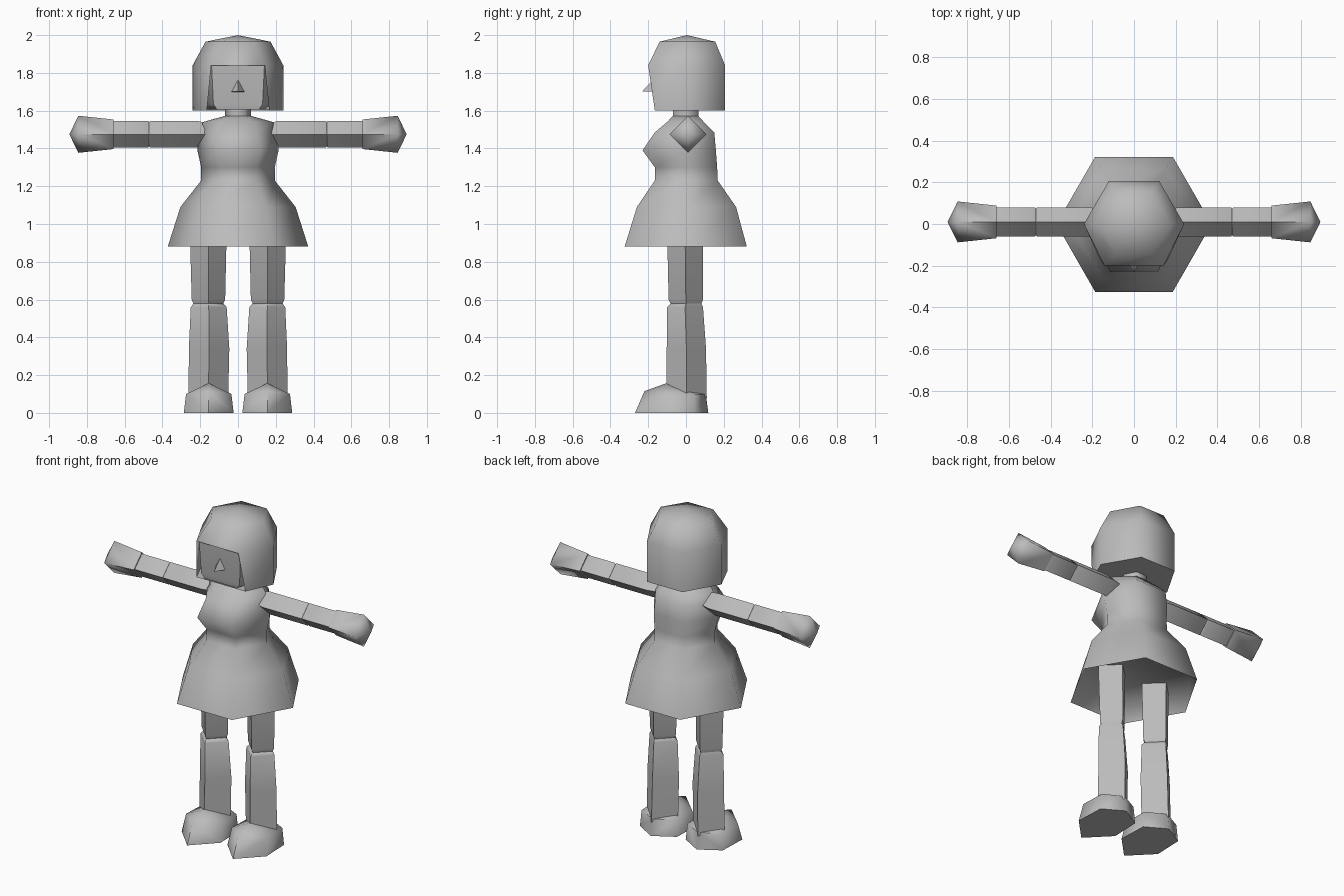
import bpy, bmesh, math

if "Cube" in bpy.data.objects:
    bpy.data.objects.remove(bpy.data.objects["Cube"])

mat = bpy.data.materials.new("plain grey")
mat.diffuse_color = (0.5, 0.5, 0.5, 1)
mat.use_nodes = True
mat.node_tree.nodes["Principled BSDF"].inputs["Base Color"].default_value = mat.diffuse_color


def loft(name, rings, mirror=False, skip=None, angle=65):
    """Skin a list of rings (a one-point ring is an apex); skip = (ring, side) left open."""
    bm = bmesh.new()
    loops = [[bm.verts.new(p) for p in r] for r in rings]
    for k, (a, b) in enumerate(zip(loops, loops[1:])):
        n = max(len(a), len(b))
        for i in range(n):
            if skip == (k, i):
                continue
            j = (i + 1) % n
            if len(b) == 1:
                bm.faces.new((a[i], a[j], b[0]))
            else:
                bm.faces.new((a[i], a[j], b[j], b[i]))
    for end in (loops[0], loops[-1]):
        if len(end) > 2:
            bm.faces.new(end)
    bmesh.ops.recalc_face_normals(bm, faces=bm.faces)
    me = bpy.data.meshes.new(name)
    bm.to_mesh(me)
    bm.free()
    me.materials.append(mat)
    me.polygons.foreach_set("use_smooth", [True] * len(me.polygons))
    me.set_sharp_from_angle(angle=math.radians(angle))
    ob = bpy.data.objects.new(name, me)
    bpy.context.collection.objects.link(ob)
    if mirror:
        ob.modifiers.new("mirror", 'MIRROR').use_mirror_merge = False
    return ob


def hexa(z, rx, yf, yb, fx=None):
    """Six-sided ring with corners on the x axis; fx = half width of the front edge."""
    h = rx / 2
    f = h if fx is None else fx
    return [(rx, 0, z), (h, yb, z), (-h, yb, z), (-rx, 0, z), (-f, yf, z), (f, yf, z)]


def diamond_x(x, r):
    cy, cz = 0.01, 1.475
    return [(x, cy - r, cz), (x, cy, cz + r), (x, cy + r, cz), (x, cy, cz - r)]


def diamond_z(z, x0, x1, y0, y1):
    cx, cy = (x0 + x1) / 2, (y0 + y1) / 2
    return [(x0, cy, z), (cx, y0, z), (x1, cy, z), (cx, y1, z)]


# Dress with hollow hem, bust and shoulders
loft("dress", [
    hexa(0.95, 0.335, -0.285, 0.285),
    hexa(0.88, 0.372, -0.325, 0.322),
    hexa(1.09, 0.305, -0.26, 0.265),
    hexa(1.23, 0.195, -0.165, 0.168),
    hexa(1.30, 0.195, -0.165, 0.165),
    hexa(1.39, 0.215, -0.23, 0.158, 0.115),
    hexa(1.485, 0.205, -0.165, 0.15),
    hexa(1.54, 0.185, -0.10, 0.095),
    hexa(1.572, 0.07, -0.07, 0.065),
])
loft("neck", [hexa(1.55, 0.07, -0.07, 0.065), hexa(1.65, 0.07, -0.07, 0.065)])

# Hair, open at the front for the face
loft("hair", [
    hexa(1.60, 0.24, -0.165, 0.207, 0.165),
    hexa(1.84, 0.24, -0.20, 0.207, 0.142),
    hexa(1.965, 0.172, -0.14, 0.155),
    [(0, 0.005, 2.0)],
], skip=(0, 4))

# Face block set inside the hair
loft("face", [
    hexa(1.605, 0.17, -0.163, 0.10, 0.11),
    hexa(1.635, 0.20, -0.170, 0.12, 0.13),
    hexa(1.845, 0.21, -0.178, 0.12, 0.14),
])

# Nose
loft("nose", [
    [(-0.036, -0.168, 1.70), (0.036, -0.168, 1.70), (0, -0.168, 1.77)],
    [(0, -0.232, 1.702)],
], angle=30)

# Arms in three pieces
loft("upper_arm", [diamond_x(0.16, 0.058), diamond_x(0.21, 0.07),
                   diamond_x(0.465, 0.07), diamond_x(0.472, 0.062)], mirror=True)
loft("forearm", [diamond_x(0.468, 0.062), diamond_x(0.476, 0.07),
                 diamond_x(0.655, 0.07), diamond_x(0.665, 0.066)], mirror=True)
loft("hand", [diamond_x(0.658, 0.078), diamond_x(0.845, 0.098),
              [(0.893, 0.01, 1.475)]], mirror=True)

# Legs
loft("thigh", [
    diamond_z(0.575, 0.08, 0.235, -0.08, 0.08),
    diamond_z(0.60, 0.068, 0.245, -0.092, 0.09),
    diamond_z(0.96, 0.06, 0.255, -0.10, 0.09),
], mirror=True)
loft("shin", [
    diamond_z(0.08, 0.052, 0.262, -0.105, 0.11),
    diamond_z(0.34, 0.046, 0.26, -0.102, 0.106),
    diamond_z(0.56, 0.06, 0.25, -0.10, 0.09),
    diamond_z(0.58, 0.08, 0.235, -0.08, 0.08),
], mirror=True)

# Pointed shoes
def sole(z, w, toe, heel, toe_z):
    c = 0.155
    return [(c, toe, toe_z), (c + w, toe / 2, z), (c + w * 0.95, 0.045, z),
            (c, heel, z), (c - w * 0.95, 0.045, z), (c - w, toe / 2, z)]


loft("shoe", [sole(0, 0.132, -0.27, 0.118, 0),
              sole(0.10, 0.12, -0.22, 0.105, 0.115),
              [(0.155, -0.105, 0.157)]], mirror=True)
